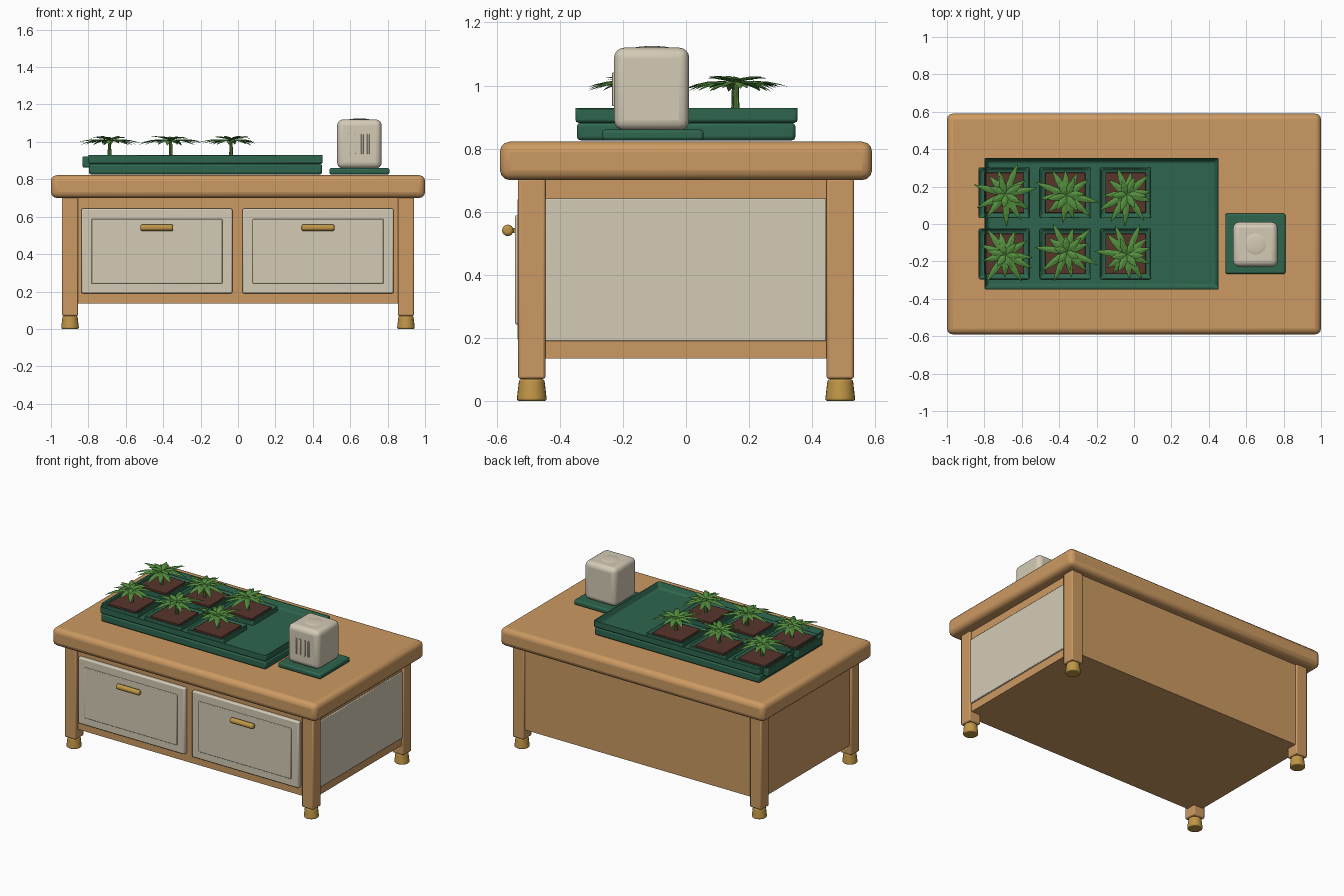
import bpy, bmesh, math, random
from mathutils import Vector, Matrix

if "Cube" in bpy.data.objects:
    bpy.data.objects.remove(bpy.data.objects["Cube"])

random.seed(4)


def srgb(r, g, b):
    f = lambda c: c / 12.92 if c <= 0.04045 else ((c + 0.055) / 1.055) ** 2.4
    return (f(r / 255), f(g / 255), f(b / 255), 1)


def material(name, r, g, b):
    m = bpy.data.materials.new(name)
    m.diffuse_color = srgb(r, g, b)
    m.use_nodes = True
    m.node_tree.nodes["Principled BSDF"].inputs["Base Color"].default_value = m.diffuse_color
    return m


WOOD = material("wood", 204, 154, 98)
CREAM = material("cream", 212, 203, 182)
GREEN = material("tray_green", 46, 102, 78)
BRASS = material("brass", 192, 150, 70)
SOIL = material("soil", 88, 54, 44)
LEAF = material("leaf", 84, 142, 62)
STEM = material("stem", 88, 134, 62)


def finish(name, bm, mat, bevel=0, segs=3, smooth=True):
    me = bpy.data.meshes.new(name)
    bmesh.ops.recalc_face_normals(bm, faces=bm.faces)
    bm.to_mesh(me)
    bm.free()
    me.materials.append(mat)
    ob = bpy.data.objects.new(name, me)
    bpy.context.collection.objects.link(ob)
    if bevel:
        mod = ob.modifiers.new("bevel", 'BEVEL')
        mod.width, mod.segments, mod.limit_method = bevel, segs, 'ANGLE'
    if smooth:
        bpy.ops.object.select_all(action='DESELECT')
        bpy.context.view_layer.objects.active = ob
        ob.select_set(True)
        bpy.ops.object.shade_smooth_by_angle(angle=math.radians(35))
    return ob


def cube(x0, x1, y0, y1, z0, z1):
    bm = bmesh.new()
    bmesh.ops.create_cube(bm, size=1)
    for v in bm.verts:
        v.co = Vector(((x0 + x1) / 2 + v.co.x * (x1 - x0),
                       (y0 + y1) / 2 + v.co.y * (y1 - y0),
                       (z0 + z1) / 2 + v.co.z * (z1 - z0)))
    return bm


def box(name, mat, *dims, bevel=0.005, segs=2):
    return finish(name, cube(*dims), mat, bevel, segs)


def basin(name, mat, *dims, wall, depth, bevel=0.005):
    # box whose top face is inset and sunk
    bm = cube(*dims)
    top = max(bm.faces, key=lambda f: f.calc_center_median().z)
    bmesh.ops.inset_region(bm, faces=[top], thickness=wall)
    bm.faces.ensure_lookup_table()
    top = next(f for f in bm.faces if f.normal.z > 0.9 and all(
        abs(v.co.x - dims[0]) > 1e-4 and abs(v.co.x - dims[1]) > 1e-4 for v in f.verts))
    bmesh.ops.translate(bm, verts=top.verts[:], vec=(0, 0, -depth))
    return finish(name, bm, mat, bevel, 2)


def rod(name, mat, r1, r2, depth, loc, axis='Z', bevel=0.0, sides=24):
    bm = bmesh.new()
    rot = Matrix.Rotation(math.pi / 2, 4, 'Y') if axis == 'X' else Matrix()
    bmesh.ops.create_cone(bm, cap_ends=True, segments=sides, radius1=r1, radius2=r2,
                          depth=depth, matrix=Matrix.Translation(loc) @ rot)
    return finish(name, bm, mat, bevel, 3)


# table top and cabinet body
box("table_top", WOOD, -1, 1, -0.59, 0.59, 0.70, 0.822, bevel=0.032, segs=3)
box("cabinet_body", WOOD, -0.925, 0.925, -0.51, 0.52, 0.135, 0.705, bevel=0)
box("side_panel", CREAM, 0.90, 0.935, -0.448, 0.444, 0.19, 0.642, bevel=0.004)

# legs with brass feet
for sx, side in ((-1, "left"), (1, "right")):
    for sy, end in ((-1, "front"), (1, "back")):
        x, y = sx * 0.898, sy * 0.489
        box(f"{end}_{side}_leg", WOOD, x - 0.043, x + 0.043, y - 0.043, y + 0.043,
            0.07, 0.705, bevel=0.007)
        rod(f"{end}_{side}_foot", BRASS, 0.048, 0.04, 0.069, (x, y, 0.0345), bevel=0.008)

# drawers with raised panels and handles
for name, x0 in (("left", -0.838), ("right", 0.024)):
    x1 = x0 + 0.808
    box(f"{name}_drawer", CREAM, x0, x1, -0.535, -0.49, 0.19, 0.643, bevel=0.008)
    box(f"{name}_drawer_panel", CREAM, x0 + 0.054, x1 - 0.054, -0.542, -0.52,
        0.243, 0.588, bevel=0.004)
    rod(f"{name}_handle", BRASS, 0.018, 0.018, 0.175,
        ((x0 + x1) / 2, -0.565, 0.541), 'X', 0.01)
    for s in (-1, 1):
        cx = (x0 + x1) / 2 + s * 0.055
        box(f"{name}_handle_post", BRASS, cx - 0.008, cx + 0.008, -0.56, -0.535, 0.533, 0.549,
            bevel=0)

# seed tray
box("tray_base", GREEN, -0.797, 0.45, -0.346, 0.347, 0.826, 0.882, bevel=0.012)
basin("tray_rim", GREEN, -0.80, 0.453, -0.351, 0.354, 0.882, 0.935,
      wall=0.03, depth=0.046, bevel=0.01)


def plant(n, cx, cy):
    # stem
    rod(f"plant_stem_{n}", STEM, 0.011, 0.008, 0.10, (cx, cy, 0.955), sides=8)
    # pointed leaves in an outer and an inner whorl
    bm = bmesh.new()
    start = random.random() * 6.28
    for count, lo, hi, z0, tip in ((11, 0.12, 0.18, 1.005, -0.012), (6, 0.07, 0.11, 1.012, 0.012)):
        for i in range(count):
            a = start + 6.283 * (i + random.uniform(-.25, .25)) / count
            length = random.uniform(lo, hi)
            drop = tip + random.uniform(-0.012, 0.008)
            d, s = Vector((math.cos(a), math.sin(a), 0)), Vector((-math.sin(a), math.cos(a), 0))
            rows = []
            for t, w in ((0, 0.005), (0.3, 0.018), (0.6, 0.017), (0.85, 0.008), (1, 0.0008)):
                z = z0 + 0.045 * t * (1 - t) + drop * t * t
                mid = Vector((cx, cy, z)) + d * length * t
                rows.append([bm.verts.new(mid + s * w * k - Vector((0, 0, 0.3 * w * abs(k))))
                             for k in (-1, 0, 1)])
            for p, q in zip(rows, rows[1:]):
                for k in (0, 1):
                    bm.faces.new((p[k], q[k], q[k + 1], p[k + 1]))
    for f in bm.faces:
        f.normal_update()
        if f.normal.z < 0:
            f.normal_flip()
    finish(f"plant_leaves_{n}", bm, LEAF, smooth=False)


# pots, soil and plants
n = 0
for px in (-0.695, -0.368, -0.045):
    for py in (0.167, -0.160):
        n += 1
        basin(f"pot_{n}", GREEN, px - 0.136, px + 0.136, py - 0.136, py + 0.136,
              0.862, 0.926, wall=0.024, depth=0.02, bevel=0.009)
        box(f"soil_{n}", SOIL, px - 0.108, px + 0.108, py - 0.108, py + 0.108,
            0.895, 0.919, bevel=0.003)
        plant(n, px + 0.008, py + random.uniform(-0.015, 0.015))

# small appliance on its mat
box("appliance_mat", GREEN, 0.488, 0.81, -0.267, 0.056, 0.826, 0.86, bevel=0.01)
box("appliance_body", CREAM, 0.53, 0.768, -0.228, 0.01, 0.858, 1.12, bevel=0.032, segs=4)
bm = bmesh.new()
bmesh.ops.create_uvsphere(bm, u_segments=24, v_segments=12, radius=0.06, matrix=
                          Matrix.Translation((0.649, -0.107, 1.117)) @ Matrix.Diagonal((1, 1, 0.14, 1)))
finish("appliance_button", bm, CREAM)
for i in range(4):
    x = 0.599 + i * 0.0325
    box(f"vent_bar_{i + 1}", CREAM, x - 0.006, x + 0.006, -0.234, -0.225, 0.935, 1.042, bevel=0.002)
